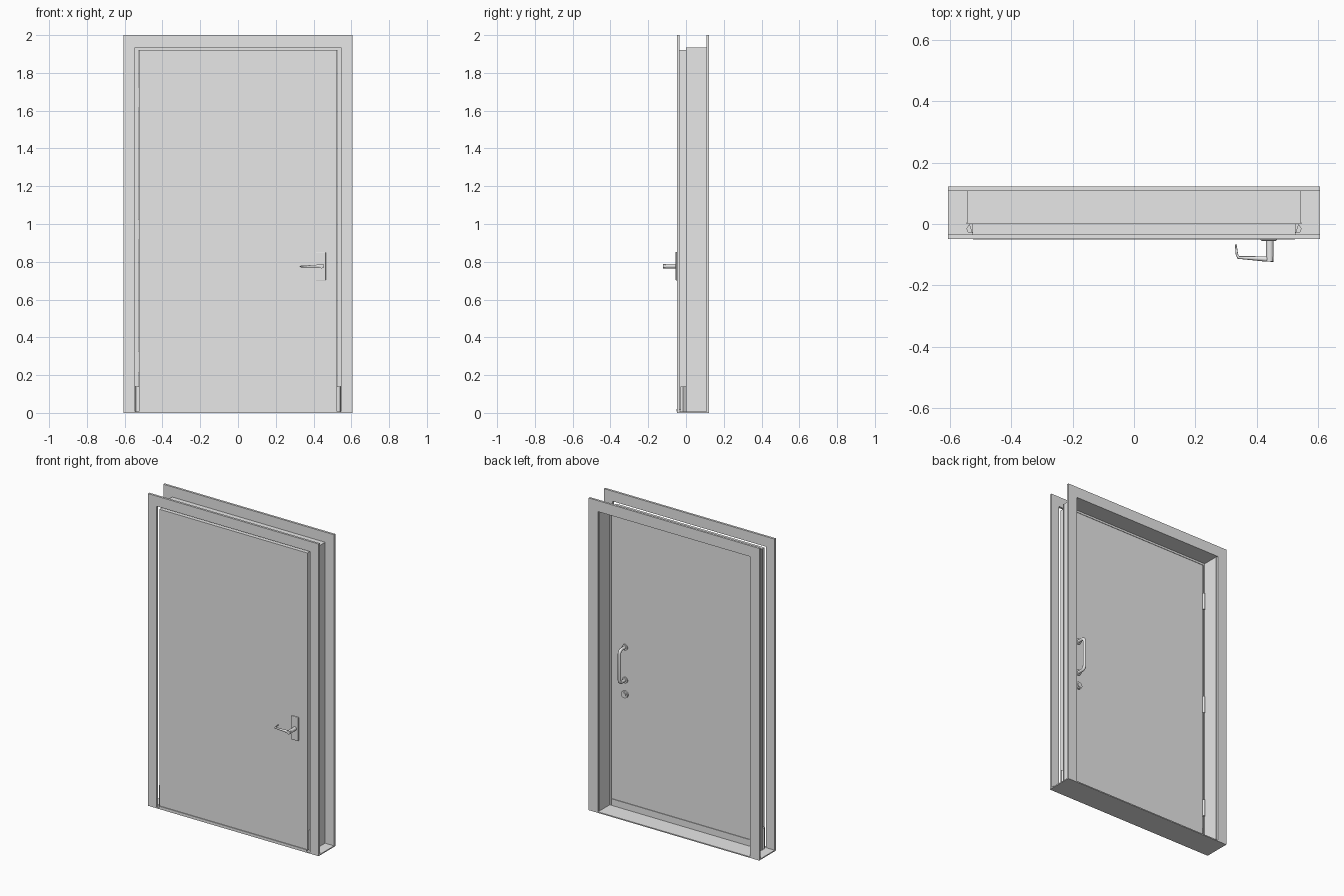
import bpy, bmesh, math
from mathutils import Matrix, Vector

if "Cube" in bpy.data.objects:
    bpy.data.objects.remove(bpy.data.objects["Cube"], do_unlink=True)

GREY = (0.8, 0.8, 0.8, 1)
grey = bpy.data.materials.new("plain grey")
grey.use_nodes = True
grey.diffuse_color = GREY
grey.node_tree.nodes["Principled BSDF"].inputs["Base Color"].default_value = GREY


def add(name, data):
    ob = bpy.data.objects.new(name, data)
    bpy.context.collection.objects.link(ob)
    data.materials.append(grey)
    return ob


def mesh(name, bm):
    bmesh.ops.recalc_face_normals(bm, faces=bm.faces)
    me = bpy.data.meshes.new(name)
    bm.to_mesh(me)
    bm.free()
    return add(name, me)


def prism(name, points, depth):
    """Extrude a closed 3D outline along the depth vector."""
    bm = bmesh.new()
    face = bm.faces.new([bm.verts.new(p) for p in points])
    new = bmesh.ops.extrude_face_region(bm, geom=[face])["geom"]
    bmesh.ops.translate(bm, vec=depth, verts=[v for v in new if isinstance(v, bmesh.types.BMVert)])
    bmesh.ops.triangulate(bm, faces=[f for f in bm.faces if len(f.verts) > 4])
    return mesh(name, bm)


def box(name, x0, x1, y0, y1, z0, z1, bevel=0):
    ob = prism(name, [(x0, y0, z0), (x1, y0, z0), (x1, y0, z1), (x0, y0, z1)], (0, y1 - y0, 0))
    if bevel:
        mod = ob.modifiers.new("soft edges", "BEVEL")
        mod.width, mod.segments = bevel, 2
    return ob


def surround(name, outer, inner, top, inner_top, y0, y1):
    """Three-sided frame standing on the floor."""
    pts = [(-outer, 0), (-outer, top), (outer, top), (outer, 0),
           (inner, 0), (inner, inner_top), (-inner, inner_top), (-inner, 0)]
    return prism(name, [(x, y0, z) for x, z in pts], (0, y1 - y0, 0))


def smooth(ob):
    bpy.ops.object.select_all(action="DESELECT")
    ob.select_set(True)
    bpy.context.view_layer.objects.active = ob
    bpy.ops.object.shade_smooth_by_angle(angle=math.radians(40))


def cylinder(name, centre, radius, length, axis):
    bm = bmesh.new()
    rot = Vector((0, 0, 1)).rotation_difference(Vector(axis)).to_matrix().to_4x4()
    bmesh.ops.create_cone(bm, cap_ends=True, segments=24, radius1=radius, radius2=radius,
                          depth=length, matrix=Matrix.Translation(centre) @ rot)
    smooth(mesh(name, bm))


def tube(name, points, radius, radii=None):
    cu = bpy.data.curves.new(name, "CURVE")
    cu.dimensions = "3D"
    cu.bevel_depth, cu.bevel_resolution, cu.use_fill_caps = radius, 3, True
    sp = cu.splines.new("POLY")
    sp.points.add(len(points) - 1)
    for i, p in enumerate(points):
        sp.points[i].co = (*p, 1)
        sp.points[i].radius = radii[i] if radii else 1
    sp.use_smooth = True
    return add(name, cu)


# Frame: two casings, the deep lining, the rebate stop and the sill
surround("front_casing", 0.605, 0.545, 2.0, 1.935, -0.048, -0.034)
surround("back_casing", 0.605, 0.54, 2.0, 1.93, 0.108, 0.122)
surround("lining", 0.542, 0.538, 1.935, 1.931, 0.0, 0.109)
surround("stop", 0.545, 0.527, 1.935, 1.918, 0.0, 0.005)
box("sill", -0.605, 0.605, -0.048, 0.122, 0, 0.007)

# Door leaf with sweeps along its bottom edge
box("door_leaf", -0.525, 0.525, -0.046, 0.002, 0.014, 1.92)
box("front_sweep", -0.523, 0.523, -0.051, -0.046, 0.008, 0.02)
box("back_sweep", -0.523, 0.523, 0.002, 0.006, 0.008, 0.05)

# Wedge pads in the bottom corners
for side, label in ((1, "left"), (-1, "right")):
    prism(label + "_corner_pad",
          [(side * 0.525, -0.03, 0.007), (side * 0.54, -0.028, 0.007),
           (side * 0.545, -0.015, 0.007), (side * 0.535, 0.0, 0.007)], (0, 0, 0.133))

# Hinges on the right edge
for i, z in enumerate((0.27, 0.97, 1.67)):
    cylinder("hinge_knuckle_%d" % (i + 1), (-0.528, 0.008, z), 0.007, 0.11, (0, 0, 1))

# Lever handle on its plate
box("lever_plate", 0.412, 0.465, -0.055, -0.046, 0.7, 0.853, 0.004)
cylinder("lever_spindle", (0.442, -0.087, 0.777), 0.012, 0.07, (0, 1, 0))
lever = tube("lever", [(0.454, -0.114, 0.777), (0.43, -0.114, 0.777), (0.38, -0.111, 0.776),
                       (0.34, -0.109, 0.775), (0.335, -0.1, 0.775), (0.331, -0.066, 0.775)],
             0.009, [1, 0.95, 0.7, 0.55, 0.45, 0.3])

# Pull handle and lock on the back
GX, LOW, HIGH, OUT, R = 0.43, 0.835, 1.045, 0.06, 0.022
path = [(GX, 0.002, LOW)]
for zc, start in ((LOW + R, -90), (HIGH - R, 0)):
    for k in range(6):
        a = math.radians(start + 18 * k)
        path.append((GX, OUT - R + R * math.cos(a), zc + R * math.sin(a)))
path.append((GX, 0.002, HIGH))
tube("pull_handle", path, 0.01)
for z, label in ((LOW, "lower"), (HIGH, "upper")):
    cylinder(label + "_pull_rose", (GX, 0.005, z), 0.019, 0.008, (0, 1, 0))
cylinder("lock_collar", (GX, 0.007, 0.745), 0.023, 0.012, (0, 1, 0))
cylinder("lock_core", (GX, 0.012, 0.745), 0.014, 0.012, (0, 1, 0))
